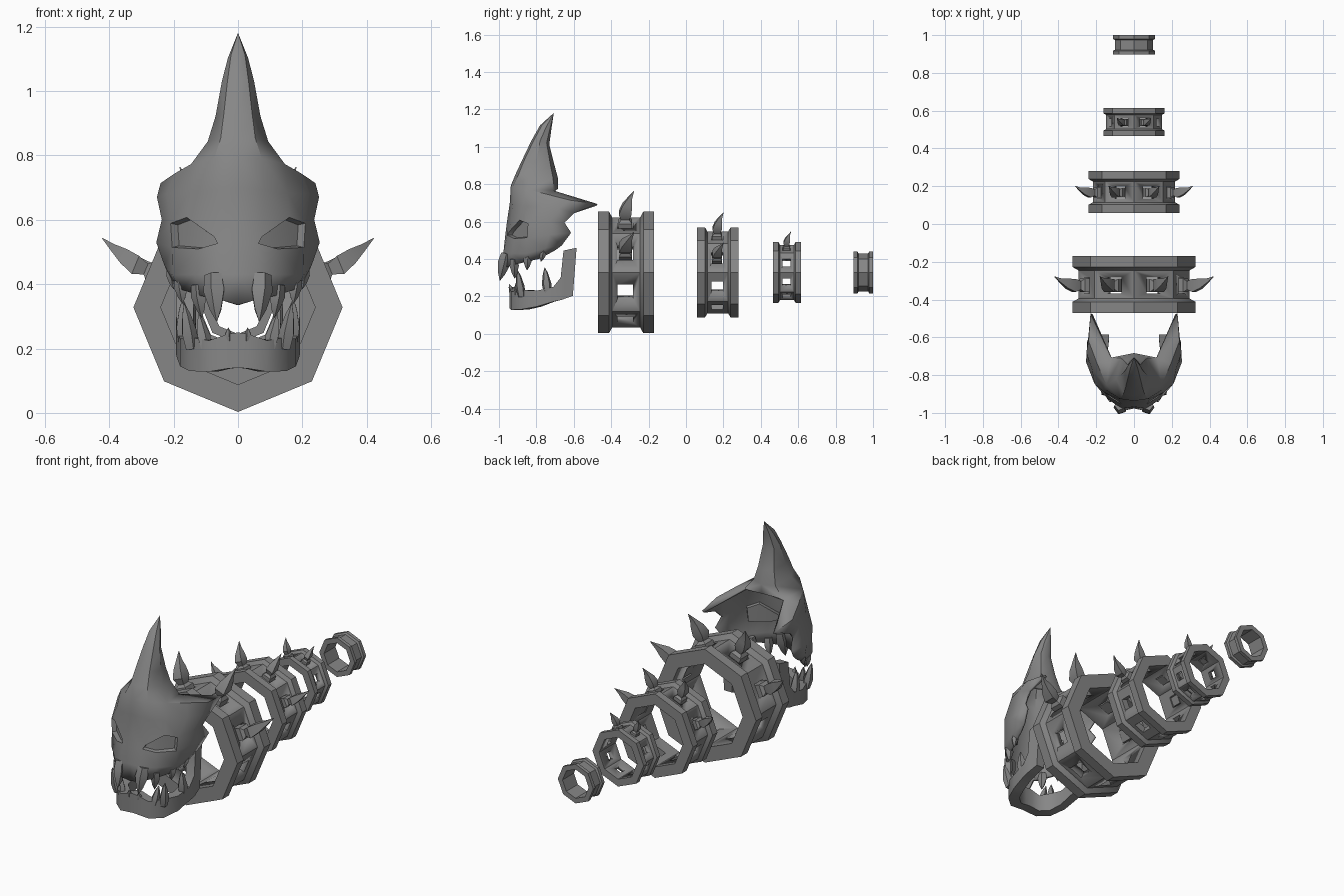
import bpy, bmesh, math
from mathutils import Vector

if "Cube" in bpy.data.objects:
    bpy.data.objects.remove(bpy.data.objects["Cube"])

bone = bpy.data.materials.new("grey_bone")
bone.diffuse_color = (0.24, 0.24, 0.24, 1)
bone.use_nodes = True
bone.node_tree.nodes["Principled BSDF"].inputs["Base Color"].default_value = bone.diffuse_color


def finish(name, bm, angle=30):
    """Turn a bmesh into a named, shaded object."""
    me = bpy.data.meshes.new(name)
    bm.to_mesh(me)
    bm.free()
    ob = bpy.data.objects.new(name, me)
    bpy.context.collection.objects.link(ob)
    me.materials.append(bone)
    bpy.ops.object.select_all(action='DESELECT')
    ob.select_set(True)
    bpy.context.view_layer.objects.active = ob
    bpy.ops.object.shade_smooth_by_angle(angle=math.radians(angle))
    return ob


def loft(bm, sections, closed=True, caps=True):
    """Bridge rows of points with quads."""
    rows = [[bm.verts.new(p) for p in s] for s in sections]
    n = len(rows[0])
    for a, b in zip(rows, rows[1:]):
        for i in range(n if closed else n - 1):
            j = (i + 1) % n
            bm.faces.new((a[i], a[j], b[j], b[i]))
    if caps:
        bm.faces.new(rows[0])
        bm.faces.new(rows[-1])
    return rows


def clean(bm):
    bmesh.ops.remove_doubles(bm, verts=bm.verts, dist=0.0005)
    bmesh.ops.recalc_face_normals(bm, faces=bm.faces)


def mirror(ob):
    m = ob.modifiers.new("mirror", 'MIRROR')
    m.use_clip = True
    m.merge_threshold = 0.001


def tooth(name, base, tip, r, sides=5):
    """Mirrored tooth: swollen root tapering to a point."""
    base, tip = Vector(base), Vector(tip)
    axis = tip - base
    u = axis.cross(Vector((0, 1, 0))).normalized()
    v = axis.cross(u).normalized()
    bm = bmesh.new()
    secs = []
    for t, k in ((0, 0.8), (0.35, 1), (0.75, 0.55), (1, 0.04)):
        c = base + axis * t
        secs.append([c + (u * math.cos(a) + v * math.sin(a)) * r * k
                     for a in (2 * math.pi * i / sides for i in range(sides))])
    loft(bm, secs)
    clean(bm)
    mirror(finish(name, bm, 40))


# ---- body rings with sockets and thorns ----
CZ = 0.328


def radial(a, s, cy, r, t, y):
    """Point at radial distance r, tangential offset t, depth y, around a ring axis."""
    ca, sa = math.cos(a), math.sin(a)
    return Vector((s * (r * ca - t * sa), cy + s * y, CZ + s * (r * sa + t * ca)))


def block(bm, a, s, cy, secs):
    loft(bm, [[radial(a, s, cy, r, t + i * ht, y + j * hy)
               for i, j in ((-1, -1), (1, -1), (1, 1), (-1, 1))]
              for r, t, y, ht, hy in secs])


RING = [(0.325, -0.15), (0.325, -0.092), (0.295, -0.075), (0.295, 0.075),
        (0.325, 0.092), (0.325, 0.15), (0.24, 0.15), (0.24, -0.15)]


def ring(name, s, cy, holes, thorns):
    bm = bmesh.new()
    secs = [[radial(k * math.pi / 4, s, cy, r, 0, y) for r, y in RING] for k in range(8)]
    loft(bm, secs + [secs[0]], caps=False)
    clean(bm)
    ob = finish(name, bm)
    if holes:
        bm = bmesh.new()
        for k in range(8):
            block(bm, math.radians(22.5 + 45 * k), s, cy,
                  [(0.17, 0, -0.005, 0.042, 0.042), (0.31, 0, -0.005, 0.042, 0.042)])
        clean(bm)
        cut = finish("socket_cutter", bm)
        cut.hide_render = True
        m = ob.modifiers.new("sockets", 'BOOLEAN')
        m.object, m.solver = cut, 'EXACT'
        bpy.context.view_layer.objects.active = ob
        bpy.ops.object.modifier_apply(modifier="sockets")
        bpy.data.objects.remove(cut)
    for deg in thorns:
        lean = 0 if 60 < deg < 120 else (0.037 if deg < 90 else -0.037)
        bm = bmesh.new()
        block(bm, math.radians(deg), s, cy, [
            (0.225, 0, -0.005, 0.034, 0.036), (0.295, 0, -0.005, 0.034, 0.036),
            (0.31, 0, -0.005, 0.018, 0.022), (0.345, 0, -0.005, 0.03, 0.034),
            (0.39, lean * 0.3, 0.005, 0.024, 0.026),
            (0.43, lean * 0.6, 0.02, 0.012, 0.012), (0.472, lean, 0.042, 0.001, 0.001)])
        clean(bm)
        finish(name + "_thorn", bm)


ring("ring_large", 1.0, -0.32, True, (22.5, 67.5, 112.5, 157.5))
ring("ring_medium", 0.74, 0.17, True, (22.5, 67.5, 112.5, 157.5))
ring("ring_small", 0.5, 0.54, True, (67.5, 112.5))
ring("ring_tail", 0.345, 0.948, False, ())

# ---- skull mask: half face, rows from brow to upper jaw, centre to rear ----
FACE = [
    [(0, -.93, .79), (.07, -.92, .79), (.14, -.85, .77), (.19, -.74, .74), (.235, -.62, .71), (.225, -.475, .69)],
    [(0, -.935, .70), (.08, -.92, .69), (.15, -.87, .68), (.215, -.77, .68), (.245, -.68, .67), (.235, -.60, .645)],
    [(0, -.95, .60), (.07, -.94, .55), (.155, -.885, .61), (.205, -.84, .59), (.23, -.74, .60), (.225, -.65, .595)],
    [(0, -.96, .52), (.06, -.95, .525), (.12, -.915, .505), (.2, -.845, .512), (.247, -.73, .53), (.24, -.615, .54)],
    [(0, -.965, .43), (.06, -.97, .43), (.13, -.925, .43), (.198, -.85, .43), (.222, -.75, .46), (.22, -.665, .475)],
    [(0, -.97, .335), (.05, -.98, .35), (.115, -.935, .365), (.17, -.86, .385), (.195, -.78, .405), (.21, -.70, .45)],
]
bm = bmesh.new()
rows = loft(bm, FACE, closed=False, caps=False)
eyes = [f for f in bm.faces if set(rows[2][1:4]) & set(f.verts) and set(rows[3][1:4]) & set(f.verts)
        and not set(rows[2][0:1] + rows[2][4:5]) & set(f.verts)]

# great forehead horn, front to back half sections
root = (.12, -.71, .76)
HORN = [
    FACE[0][:3] + [root, (0, -.69, .775)],
    [(0, -.905, .85), (.05, -.89, .85), (.088, -.82, .84), (.065, -.715, .825), (0, -.69, .825)],
    [(0, -.87, .925), (.04, -.86, .925), (.063, -.80, .92), (.045, -.73, .905), (0, -.71, .90)],
    [(0, -.82, 1.03), (.028, -.81, 1.03), (.043, -.78, 1.03), (.03, -.75, 1.02), (0, -.738, 1.01)],
    [(0, -.775, 1.11), (.017, -.767, 1.11), (.025, -.75, 1.10), (.016, -.732, 1.10), (0, -.726, 1.10)],
]
horn = loft(bm, HORN, closed=False, caps=False)
tip = bm.verts.new((0, -.71, 1.175))
for a, b in zip(horn[-1], horn[-1][1:]):
    bm.faces.new((a, b, tip))
# swept-back crest wings
for a, b in zip(rows[0][2:], rows[0][3:]):
    bm.faces.new((a, b, horn[0][3]))
clean(bm)
eyes = [f for f in eyes if f.is_valid]
bm.normal_update()
if eyes[0].normal.y > 0:
    bmesh.ops.reverse_faces(bm, faces=bm.faces)
# sunken eyes
bmesh.ops.inset_region(bm, faces=eyes, thickness=0.004, depth=-0.022, use_even_offset=True)
mask = finish("skull_mask", bm, 38)
mirror(mask)
sol = mask.modifiers.new("shell", 'SOLIDIFY')
sol.thickness, sol.offset = 0.014, 0

# upper teeth
tooth("front_fang", (.075, -.96, .43), (.066, -.995, .285), .036)
tooth("second_fang", (.125, -.92, .40), (.112, -.915, .295), .026)
tooth("cheek_tooth", (.178, -.845, .42), (.172, -.85, .34), .024)
tooth("rear_cheek_tooth", (.205, -.76, .45), (.20, -.775, .385), .02)

# ---- lower jaw: half U shape, (x, y, bottom, top) ----
JAW = [(0, -.945, .14, .25), (.03, -.945, .138, .245), (.09, -.935, .128, .225), (.15, -.885, .13, .235),
       (.18, -.80, .145, .23), (.19, -.71, .172, .25), (.192, -.67, .18, .30),
       (.19, -.655, .185, .445), (.182, -.585, .203, .46)]
bm = bmesh.new()
secs = []
for x, y, lo, hi in JAW:
    iy = -.68 + (y + .68) * 0.78 if y < -.68 else y
    rear = -.605 if y > -.6 else y
    secs.append([(x, rear, lo), (x, y, hi), (x * .72, iy, hi), (x * .72, min(iy, rear) if y > -.6 else iy, lo)])
loft(bm, secs, caps=False)
bm.verts.ensure_lookup_table()
bm.faces.new(bm.verts[-4:])
clean(bm)
mirror(finish("lower_jaw", bm, 35))

# lower teeth
tooth("jaw_tusk", (.145, -.88, .20), (.167, -.90, .34), .026)
tooth("jaw_inner_tooth", (.10, -.905, .20), (.122, -.89, .31), .022)
tooth("jaw_side_tooth", (.168, -.74, .22), (.172, -.755, .355), .027)
tooth("jaw_front_tooth", (.032, -.925, .21), (.03, -.945, .265), .016)
